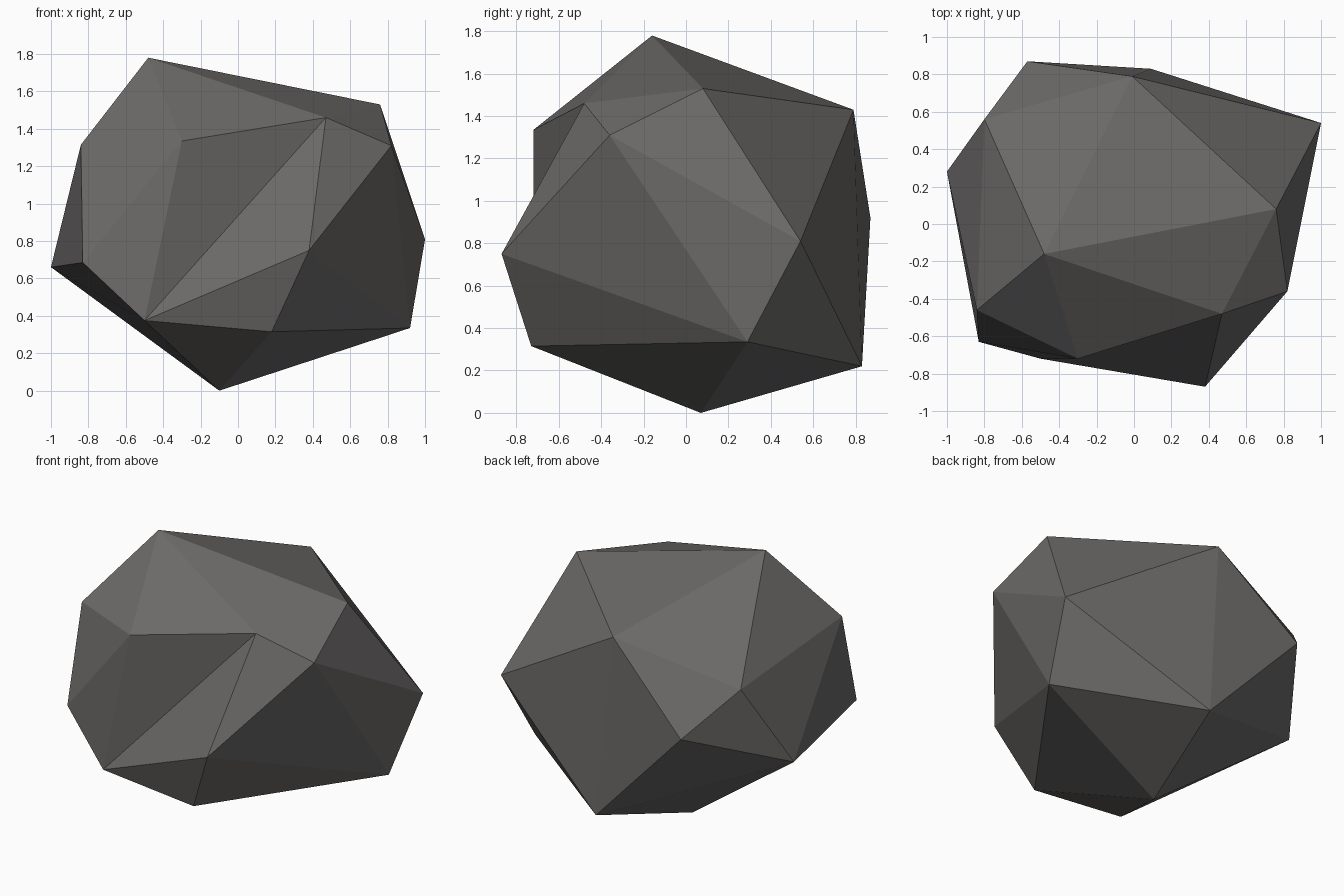
import bpy
import bmesh

if "Cube" in bpy.data.objects:
    bpy.data.objects.remove(bpy.data.objects["Cube"])

# Corner points of the boulder
corners = {
    "peak": (-0.48, -0.16, 1.78),
    "top_right": (0.76, 0.08, 1.53),
    "notch_top": (0.47, -0.48, 1.46),
    "shoulder_right": (0.82, -0.36, 1.31),
    "brow": (-0.30, -0.72, 1.335),
    "shoulder_left": (-0.84, -0.46, 1.315),
    "nose": (0.38, -0.87, 0.75),
    "right_tip": (1.00, 0.54, 0.81),
    "right_low": (0.92, 0.29, 0.335),
    "left_tip": (-1.00, 0.28, 0.66),
    "left_front": (-0.83, -0.63, 0.685),
    "notch_low": (-0.50, -0.72, 0.375),
    "front_low": (0.18, -0.73, 0.315),
    "base": (-0.10, 0.07, 0.00),
    "back_top": (-0.01, 0.79, 1.43),
    "back_left": (-0.57, 0.87, 0.92),
    "back_low": (0.09, 0.83, 0.22),
    "left_top": (-0.80, 0.56, 1.20),
}

# Boulder body: faceted hull around the corners
bm = bmesh.new()
v = {name: bm.verts.new(co) for name, co in corners.items()}
bmesh.ops.convex_hull(bm, input=list(bm.verts))

# Front crease: swap the bulging edge for a valley
ridge = bm.edges.get((v["brow"], v["nose"]))
if ridge:
    bmesh.ops.delete(bm, geom=[ridge], context='EDGES')
    for tip in ("brow", "nose"):
        bm.faces.new((v["notch_top"], v[tip], v["notch_low"]))
bmesh.ops.recalc_face_normals(bm, faces=list(bm.faces))

mesh = bpy.data.meshes.new("boulder")
bm.to_mesh(mesh)
bm.free()

# Single stone colour, flat facets
stone = bpy.data.materials.new("dark_grey_stone")
stone.diffuse_color = (0.15, 0.144, 0.14, 1.0)
stone.use_nodes = True
stone.node_tree.nodes["Principled BSDF"].inputs["Base Color"].default_value = stone.diffuse_color
mesh.materials.append(stone)
boulder = bpy.data.objects.new("boulder", mesh)
bpy.context.collection.objects.link(boulder)
